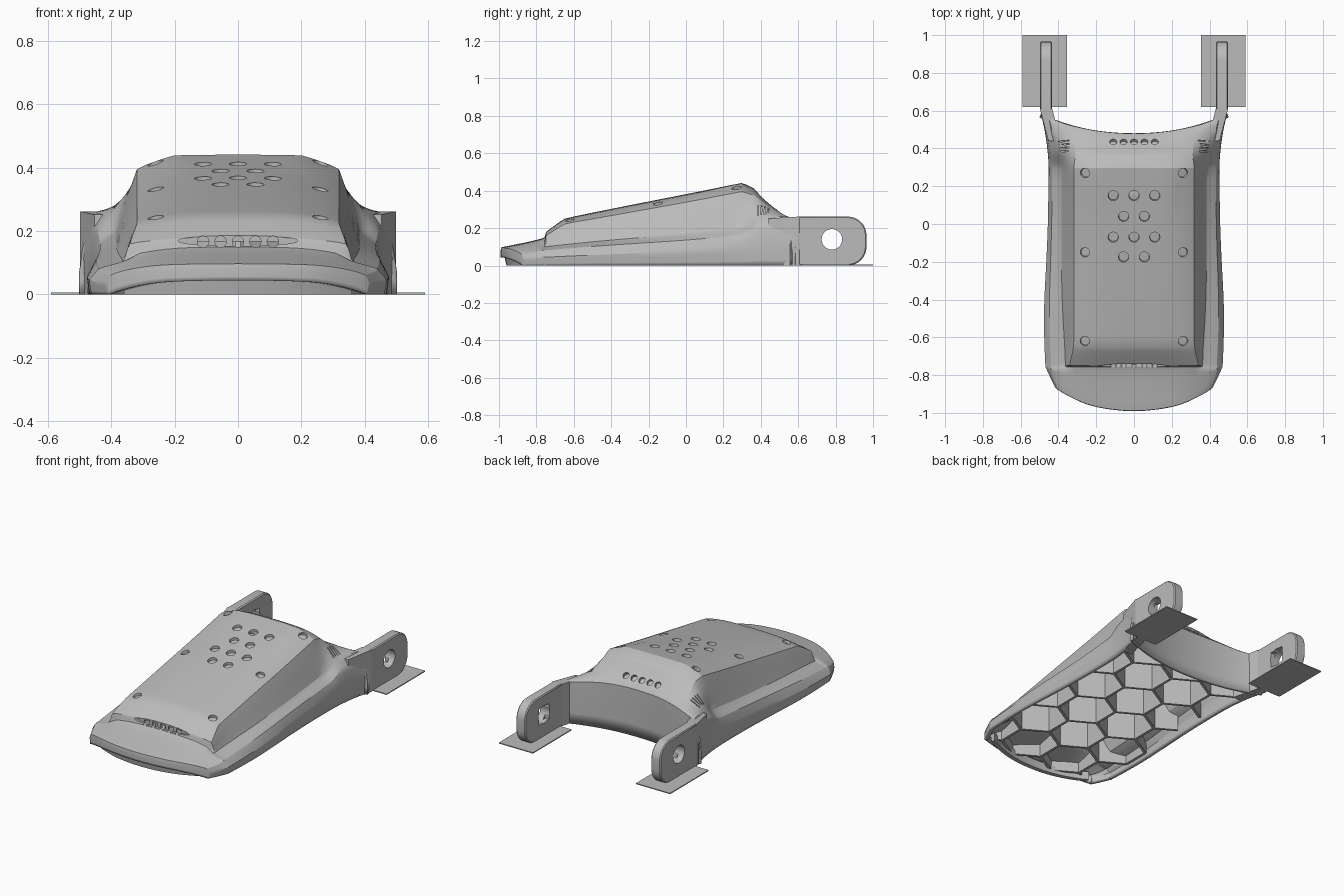
import bpy, bmesh, math
from mathutils import Matrix, Vector
from mathutils.bvhtree import BVHTree

cube = bpy.data.objects.get("Cube")
if cube:
    bpy.data.objects.remove(cube)

gray = bpy.data.materials.new("plain gray")
gray.use_nodes = True
gray.diffuse_color = (0.5, 0.5, 0.5, 1)
gray.node_tree.nodes["Principled BSDF"].inputs["Base Color"].default_value = (0.5, 0.5, 0.5, 1)


def add_object(name, bm, helper=False):
    mesh = bpy.data.meshes.new(name)
    bm.to_mesh(mesh)
    bm.free()
    obj = bpy.data.objects.new(name, mesh)
    bpy.context.collection.objects.link(obj)
    mesh.materials.append(gray)
    obj.hide_render = helper
    if helper:
        obj.hide_set(True)
    return obj


def smooth(obj, degrees):
    bpy.ops.object.select_all(action='DESELECT')
    obj.select_set(True)
    bpy.context.view_layer.objects.active = obj
    bpy.ops.object.shade_smooth_by_angle(angle=math.radians(degrees))


def box(bm, center, size, rot=Matrix()):
    scale = Matrix.Diagonal((*size, 1))
    return bmesh.ops.create_cube(
        bm, size=1, matrix=Matrix.Translation(center) @ rot @ scale)["verts"]


def peg(bm, center, axis, r1, r2, depth, scale=(1, 1, 1)):
    rot = Vector(axis).to_track_quat('Z', 'Y').to_matrix().to_4x4()
    mat = Matrix.Translation(center) @ Matrix.Diagonal((*scale, 1)) @ rot
    bmesh.ops.create_cone(bm, cap_ends=True, segments=24, radius1=r1, radius2=r2,
                          depth=depth, matrix=mat)


def measure(obj):
    bpy.context.view_layer.update()
    mesh = obj.evaluated_get(bpy.context.evaluated_depsgraph_get()).data
    ys = [v.co.y for v in mesh.vertices] or [0]
    area = sum(p.area for p in mesh.polygons)
    return len(mesh.polygons), max(ys) - min(ys), area


def cut(obj, cutter):
    # Keep the first solver that leaves the part whole
    count, length, area = measure(obj)
    for solver, own in (('MANIFOLD', False), ('EXACT', False), ('EXACT', True), ('FLOAT', False)):
        mod = obj.modifiers.new("cut", 'BOOLEAN')
        mod.operation = 'DIFFERENCE'
        mod.solver = solver
        mod.use_self = own
        mod.object = cutter
        now, reach, left = measure(obj)
        if now > count and abs(reach - length) < .01 and abs(left / area - 1) < .1:
            return
        obj.modifiers.remove(mod)


# Shell stations: y, bow, half width, foot x, foot z, edge x, edge z, top z
STATIONS = [
    (-1.0, .13, .415, .37, .075, .29, .09, .098),
    (-.89, .09, .45, .39, .085, .30, .108, .118),
    (-.80, .035, .465, .38, .10, .30, .125, .137),
    (-.757, 0, .47, .365, .10, .31, .13, .15),
    (-.75, 0, .47, .362, .10, .345, .16, .18),
    (-.65, 0, .475, .365, .11, .32, .225, .252),
    (-.45, 0, .48, .38, .13, .32, .26, .294),
    (-.2, 0, .464, .385, .15, .32, .305, .343),
    (.05, 0, .454, .385, .17, .32, .35, .392),
    (.3, 0, .454, .385, .20, .32, .40, .443),
    (.36, .02, .46, .405, .25, .31, .375, .415),
    (.42, .06, .472, .43, .262, .32, .31, .345),
    (.475, .11, .495, .45, .262, .36, .27, .298),
]


def section(y, bow, w, fx, fz, ex, ez, top):
    half = [(w - .008, 0), (w, .45 * fz), (fx + .72 * (w - fx), .82 * fz),
            (fx, fz), (ex, ez), (.205, top - .002), (0, top)]
    full = half + [(-x, z) for x, z in half[-2::-1]]
    return [Vector((x, y + bow * (abs(x) / w) ** 2.2, z)) for x, z in full]


rows = []
for st in STATIONS:
    ring = section(*st)
    if st is STATIONS[0]:
        # The lower lip of the nose arches up toward the middle
        edge = ring[0].x
        rows.append([Vector((p.x, p.y, .045 * (1 - (p.x / edge) ** 4)
                             if abs(p.x) < edge else 0)) for p in ring])
    rows.append(ring)
rows.append([Vector((p.x, p.y, 0)) for p in ring])

bm = bmesh.new()
grid = [[bm.verts.new(p) for p in row] for row in rows]
for a, b in zip(grid, grid[1:]):
    for j in range(len(a) - 1):
        bm.faces.new((a[j], b[j], b[j + 1], a[j + 1]))
# The lip overhang at the nose corners is folded flat onto its neighbour
for j in (1, -2):
    grid[0][j].co = grid[0][0 if j == 1 else -1].co
bmesh.ops.remove_doubles(bm, verts=bm.verts, dist=1e-4)
crease = bm.edges.layers.float.new("crease_edge")
for e in bm.edges:
    if e.is_boundary or e.calc_face_angle(0) > math.radians(18):
        e[crease] = .9 if e.is_boundary or e.calc_face_angle(0) > math.radians(27) else .6
shell = add_object("shell", bm)
smooth(shell, 32)
sub = shell.modifiers.new("round", 'SUBSURF')
sub.levels = sub.render_levels = 2
wall = shell.modifiers.new("wall", 'SOLIDIFY')
wall.thickness = .022
wall.offset = -1
bpy.context.view_layer.update()
tree = BVHTree.FromObject(shell, bpy.context.evaluated_depsgraph_get())

# Blind pockets in the top plate and above the rear edge
bm = bmesh.new()
spots = [(s * .26, y, .028) for s in (-1, 1) for y in (-.62, -.15, .27)]
for row, y in enumerate((.15, .04, -.07, -.175)):
    spots += [(x, y, .03) for x in ((-.11, 0, .11), (-.055, .055))[row % 2]]
spots += [(i * .055, .435, .021) for i in range(-2, 3)]
for x, y, r in spots:
    hit, normal, _, _ = tree.ray_cast(Vector((x, y, 2)), Vector((0, 0, -1)))
    peg(bm, hit + normal * .004, normal, r * .85, r, .04)
cut(shell, add_object("pocket_cutters", bm, True))

# Slits beside the rear shoulders
bm = bmesh.new()
for s in (-1, 1):
    for i in range(4):
        x, y = s * .37, .385 + i * .018
        hit, n, _, _ = tree.ray_cast(Vector((x, y, 2)), Vector((0, 0, -1)))
        t = (Vector((1, 0, 0)) - n * n.x).normalized()
        rot = Matrix((t, n.cross(t), n)).transposed().to_4x4()
        box(bm, hit, (.07, .006, .016), rot)
cut(shell, add_object("slit_cutters", bm, True))

# Front vent recess with a row of round pockets
bm = bmesh.new()
peg(bm, (0, -.755, .169), (0, 1, 0), 1, 1, .03, (.19, 1, .017))
cut(shell, add_object("vent_cutter", bm, True))
bm = bmesh.new()
for i in range(-2, 3):
    peg(bm, (i * .055, -.745, .166), (0, 1, 0), .018, .018, .03)
cut(shell, add_object("vent_hole_cutters", bm, True))

# Recessed sill under the nose
bm = bmesh.new()
sill = []
for i in range(17):
    x = -.36 + .045 * i
    y = -.972 + .13 * (abs(x) / .42) ** 2.2
    sill.append([bm.verts.new((x, y + dy, z)) for dy, z in
                 ((0, .052), (.012, 0), (.04, 0), (.04, .052))])
for a, b in zip(sill, sill[1:]):
    for j in range(4):
        k = (j + 1) % 4
        bm.faces.new((a[j], a[k], b[k], b[j]))
bm.faces.new(sill[0])
bm.faces.new(sill[-1])
bmesh.ops.recalc_face_normals(bm, faces=bm.faces)
smooth(add_object("nose_sill", bm), 30)

# Honeycomb ribs inside the shell, each reaching the ceiling
bm = bmesh.new()


def rib(p, q, steps=6):
    previous = None
    for i in range(steps + 1):
        x, y = p.lerp(q, i / steps)
        hit = tree.ray_cast(Vector((x, y, -1)), Vector((0, 0, 1)))[0]
        if hit is None or hit.z < .06 or y > .47 + .4 * x * x:
            previous = None
            continue
        pair = bm.verts.new((x, y, .025)), bm.verts.new((x, y, hit.z + .008))
        if previous:
            bm.faces.new((previous[0], pair[0], pair[1], previous[1]))
        previous = pair


SIDE = .17
across = SIDE * math.sqrt(3)
for row in range(-5, 4):
    for col in range(-2, 3):
        hub = Vector(((col + row % 2 / 2) * across, row * SIDE * 1.5))
        for k in range(3):
            a, b = (hub + SIDE * Vector((math.sin(t), math.cos(t)))
                    for t in (k * math.pi / 3, (k + 1) * math.pi / 3))
            rib(a, b)
ribs = add_object("honeycomb_ribs", bm)
thick = ribs.modifiers.new("thickness", 'SOLIDIFY')
thick.thickness = .016
thick.offset = 0

# Hinge arms with a round hole outside and a square pocket inside
for side, s in (("left", 1), ("right", -1)):
    outline = [(.6, 0), (.6, .262)]
    for cz, start in ((.162, 90), (.10, 0)):
        for i in range(9):
            t = math.radians(start - i * 90 / 8)
            outline.append((.865 + .1 * math.cos(t), cz + .1 * math.sin(t)))
    bm = bmesh.new()
    face = bm.faces.new([bm.verts.new((s * .433, y, z)) for y, z in outline])
    out = bmesh.ops.extrude_face_region(bm, geom=[face])["geom"]
    moved = [v for v in out if isinstance(v, bmesh.types.BMVert)]
    bmesh.ops.translate(bm, verts=moved, vec=(s * .065, 0, 0))
    bmesh.ops.recalc_face_normals(bm, faces=bm.faces)
    arm = add_object(side + "_hinge_arm", bm)
    smooth(arm, 30)
    soft = arm.modifiers.new("soft edge", 'BEVEL')
    soft.width = .006
    bm = bmesh.new()
    peg(bm, (s * .47, .78, .14), (1, 0, 0), .055, .055, .2)
    cut(arm, add_object(side + "_pin_cutter", bm, True))
    bm = bmesh.new()
    box(bm, (s * .42, .78, .14), (.08, .1, .1))
    cut(arm, add_object(side + "_square_cutter", bm, True))

    # Wedge that blends the arm into the shell's shoulder
    bm = bmesh.new()
    for v in box(bm, (s * .4655, .525, .131), (.065, .17, .262)):
        if v.co.y < .5:
            v.co.x -= s * .045
            v.co.z *= .96
    add_object(side + "_arm_root", bm)

    # Thin ground pad under the arm
    bm = bmesh.new()
    box(bm, (s * .473, .81, .003), (.235, .38, .006))
    add_object(side + "_ground_pad", bm)
